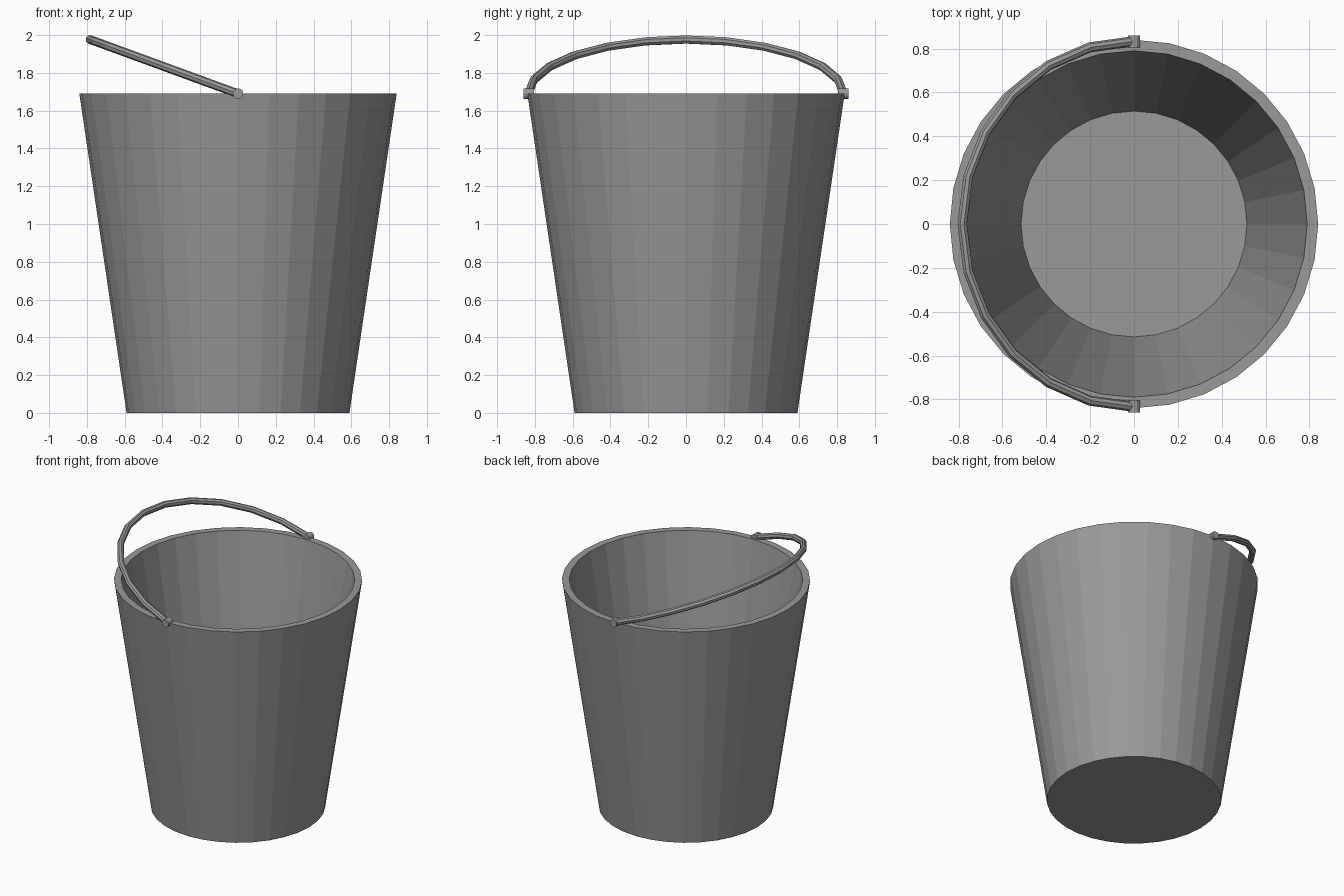
import bpy
import bmesh
from math import sin, cos, pi, radians
from mathutils import Vector, Matrix

cube = bpy.data.objects.get("Cube")
if cube:
    bpy.data.objects.remove(cube, do_unlink=True)

# Single painted metal colour
grey = bpy.data.materials.new("grey metal")
grey.use_nodes = True
colour = (0.32, 0.32, 0.32, 1)
grey.diffuse_color = colour
grey.node_tree.nodes["Principled BSDF"].inputs["Base Color"].default_value = colour

RIM_Z = 1.69
RIM_R = 0.84


def finish(bm, name):
    bmesh.ops.recalc_face_normals(bm, faces=bm.faces)
    mesh = bpy.data.meshes.new(name)
    bm.to_mesh(mesh)
    bm.free()
    mesh.materials.append(grey)
    obj = bpy.data.objects.new(name, mesh)
    bpy.context.collection.objects.link(obj)
    return obj


def skin_rings(name, rings):
    """Bridge a list of equal point rings and cap both ends."""
    bm = bmesh.new()
    loops = [[bm.verts.new(p) for p in ring] for ring in rings]
    n = len(loops[0])
    for a, b in zip(loops, loops[1:]):
        for i in range(n):
            j = (i + 1) % n
            bm.faces.new((a[i], a[j], b[j], b[i]))
    bm.faces.new(loops[0])
    bm.faces.new(loops[-1])
    return finish(bm, name)


def circle(radius, z, sides=32):
    return [Vector((radius * cos(2 * pi * i / sides), radius * sin(2 * pi * i / sides), z))
            for i in range(sides)]


# Tapered bucket: outer wall, flat rim, inner wall and floor
profile = [(0.59, 0), (RIM_R, RIM_Z), (0.79, RIM_Z), (0.515, 0.06)]
skin_rings("bucket_body", [circle(r, z) for r, z in profile])

# Half-round handle, leaning to the right side
tilt = radians(20.1)
lean = Vector((-cos(tilt), 0, sin(tilt)))
side = Vector((0, 1, 0))
normal = lean.cross(side)
pivot = Vector((0, 0, RIM_Z))
HANDLE_R, TUBE_R, STEPS, SIDES = 0.834, 0.023, 12, 8
rings = []
for s in range(STEPS + 1):
    a = pi * s / STEPS
    out = side * cos(a) + lean * sin(a)
    centre = pivot + out * HANDLE_R
    rings.append([centre + TUBE_R * (out * cos(2 * pi * k / SIDES) + normal * sin(2 * pi * k / SIDES))
                  for k in range(SIDES)])
skin_rings("handle", rings)

# Pivot pins through the rim at front and back
for name, sign in (("front_pin", -1), ("back_pin", 1)):
    bm = bmesh.new()
    place = Matrix.Translation((0, sign * 0.832, RIM_Z)) @ Matrix.Rotation(pi / 2, 4, "X")
    bmesh.ops.create_cone(bm, cap_ends=True, segments=12, radius1=0.028, radius2=0.028,
                          depth=0.056, matrix=place)
    finish(bm, name)
